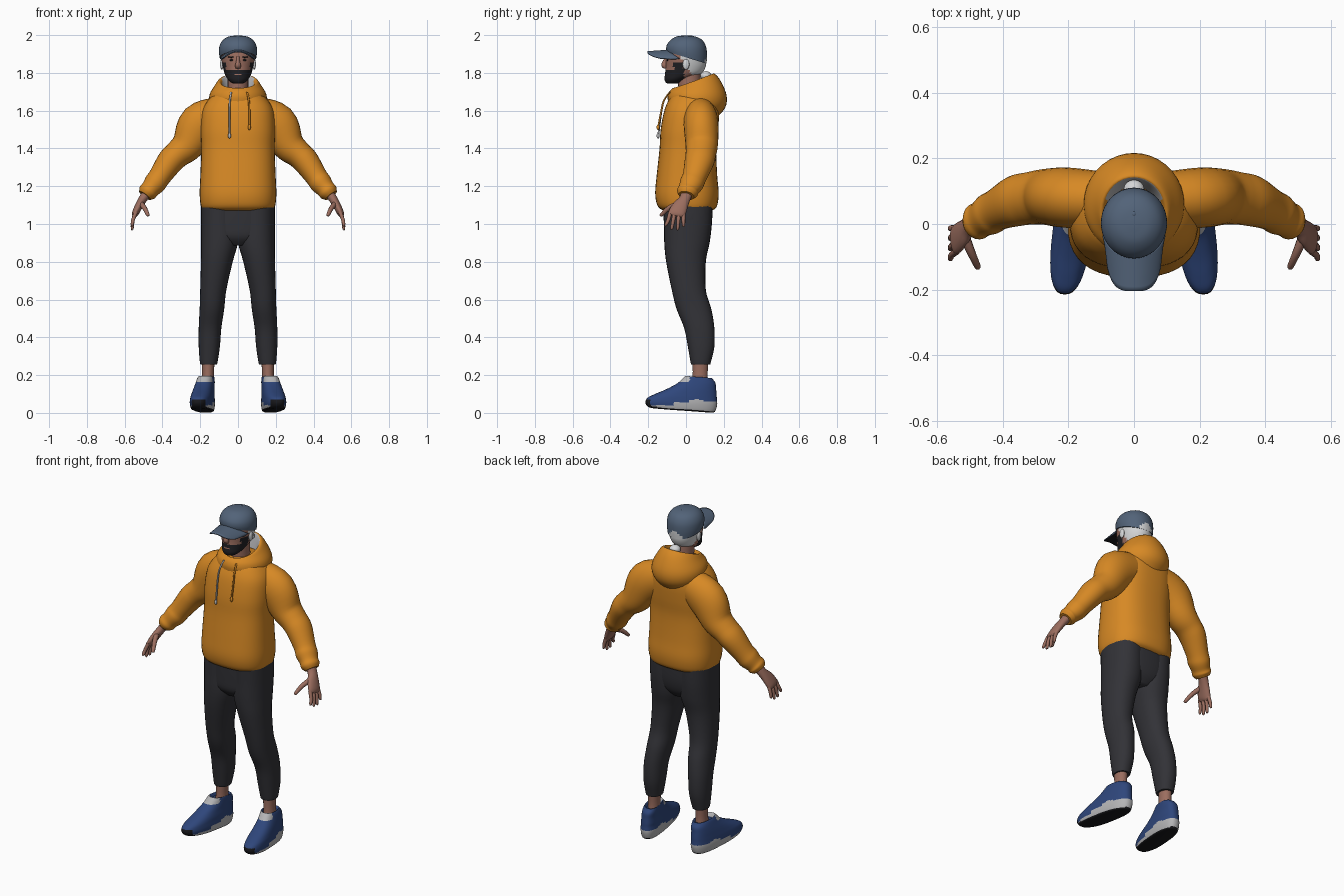
import bpy, bmesh, math
from mathutils import Vector


def material(name, rgb):
    m = bpy.data.materials.new(name)
    m.diffuse_color = (*rgb, 1)
    return m


ORANGE = material("orange_fabric", (0.68, 0.25, 0.018))
CHARCOAL = material("charcoal_fabric", (0.032, 0.032, 0.038))
SLATE = material("slate_blue", (0.085, 0.125, 0.19))
SKIN = material("skin", (0.33, 0.155, 0.115))
BLUE = material("shoe_blue", (0.028, 0.062, 0.2))
GREY = material("light_grey", (0.46, 0.46, 0.47))
WHITE = material("white_hair", (0.66, 0.67, 0.68))
DARK = material("dark_beard", (0.014, 0.014, 0.017))
BLACK = material("black_rubber", (0.009, 0.009, 0.011))


def finish(name, bm, mats, rule=None, mirror=False, angle=50):
    """Turn a bmesh into a smooth object; rule(centre, normal) picks the material."""
    bmesh.ops.recalc_face_normals(bm, faces=bm.faces)
    bm.normal_update()
    if rule:
        for f in bm.faces:
            f.material_index = rule(f.calc_center_median(), f.normal)
    me = bpy.data.meshes.new(name)
    bm.to_mesh(me)
    bm.free()
    for m in mats:
        me.materials.append(m)
    me.shade_smooth()
    me.set_sharp_from_angle(angle=math.radians(angle))
    ob = bpy.data.objects.new(name, me)
    bpy.context.collection.objects.link(ob)
    if mirror:
        ob.modifiers.new("mirror", "MIRROR")
    return ob


def smooth_rows(rows, steps):
    """Catmull-Rom interpolation between cross-sections."""
    out = []
    for i in range(len(rows) - 1):
        p0, p1, p2, p3 = (rows[max(i - 1, 0)], rows[i], rows[i + 1], rows[min(i + 2, len(rows) - 1)])
        for k in range(steps):
            t = k / steps
            out.append([0.5 * (2 * b + (c - a) * t + (2 * a - 5 * b + 4 * c - d) * t * t
                               + (3 * b - a - 3 * c + d) * t ** 3)
                        for a, b, c, d in zip(p0, p1, p2, p3)])
    return out + [list(rows[-1])]


def loft(name, rows, mats, n=28, power=2.0, steps=4, along=False, rule=None,
         mirror=False, shear=0.0, bm=None, done=True):
    """Skin sections (x, y, z, half width, half depth, tilt); along=True turns them to the path."""
    rows = smooth_rows([tuple(r) + (0,) * (6 - len(r)) for r in rows], steps)
    bm = bm or bmesh.new()
    rings = []
    for i, (x, y, z, a, b, tilt) in enumerate(rows):
        c = Vector((x, y, z))
        u, v = Vector((1, 0, 0)), Vector((0, 1, 0))
        if along:
            t = (Vector(rows[min(i + 1, len(rows) - 1)][:3]) - Vector(rows[max(i - 1, 0)][:3])).normalized()
            u = (v - t * t.y).normalized()
            v = t.cross(u)
        ring = []
        for k in range(n):
            g = 2 * math.pi * k / n
            co, si = math.cos(g), math.sin(g)
            p = c + u * a * math.copysign(abs(co) ** (2 / power), co) \
                + v * b * math.copysign(abs(si) ** (2 / power), si)
            p.z += tilt * si
            p.x += shear * (p.y + 0.02)
            ring.append(bm.verts.new(p))
        rings.append(ring)
    for r, s in zip(rings, rings[1:]):
        for k in range(n):
            bm.faces.new((r[k], r[(k + 1) % n], s[(k + 1) % n], s[k]))
    bm.faces.new(rings[0][::-1])
    bm.faces.new(rings[-1])
    return finish(name, bm, mats, rule, mirror) if done else bm


def ball(name, loc, size, mat, mirror=False):
    bm = bmesh.new()
    bmesh.ops.create_uvsphere(bm, u_segments=16, v_segments=10, radius=1)
    for v in bm.verts:
        v.co = Vector([c * s + l for c, s, l in zip(v.co, size, loc)])
    return finish(name, bm, [mat], mirror=mirror)


# Hoodie body with a loose hem
loft("hoodie_body", [(0, .01, 1.07, .175, .125), (0, .008, 1.085, .192, .15), (0, .006, 1.115, .2, .163),
                     (0, .005, 1.17, .203, .168), (0, .005, 1.26, .199, .16), (0, .01, 1.4, .194, .15),
                     (0, .018, 1.5, .197, .152), (0, .03, 1.6, .188, .145), (0, .035, 1.66, .155, .125),
                     (0, .035, 1.695, .115, .1), (0, .035, 1.715, .07, .07)], [ORANGE], n=40, power=2.5)

# Sleeves, gathered at the cuffs
loft("sleeves", [(.10, .075, 1.575, .085, .10), (.20, .08, 1.525, .092, .115), (.265, .083, 1.42, .086, .088),
                 (.32, .078, 1.37, .08, .073), (.36, .07, 1.33, .078, .07), (.415, .045, 1.25, .064, .059),
                 (.44, .03, 1.215, .064, .059), (.465, .015, 1.185, .055, .05), (.48, .007, 1.167, .056, .05),
                 (.493, .002, 1.15, .042, .037)], [ORANGE], along=True, mirror=True)

# Hood lying on the shoulders, with a pale lining
loft("hood", [(0, .03, 1.60, .135, .125, -.045), (0, .055, 1.645, .152, .152, -.03),
              (0, .063, 1.69, .149, .152, -.01), (0, .055, 1.735, .122, .13, .02),
              (0, .043, 1.757, .102, .108, .038), (0, .04, 1.74, .086, .094, .038),
              (0, .03, 1.675, .07, .075, .005)], [ORANGE, GREY], n=36,
     rule=lambda c, n: 1 if c.z > 1.7 and c.y > .04 and abs(c.x) < .083 and n.y < -.3 and n.z < .6 else 0)

# Drawstrings with toggles
for side, x, low, mat in (("left", .06, 1.52, ORANGE), ("right", -.045, 1.475, GREY)):
    loft(side + "_drawstring", [(x * .8, -.085, 1.70, .005, .005), (x * .95, -.116, 1.655, .005, .005),
                                (x, -.13, 1.6, .005, .005), (x, -.146, low, .005, .005)], [mat], n=8)
    ball(side + "_toggle", (x, -.148, low - .008), (.008, .008, .015), mat)

# Trousers
loft("trouser_legs", [(.155, .078, .255, .043, .05), (.155, .078, .27, .047, .054), (.152, .08, .35, .056, .07),
                      (.148, .07, .45, .06, .08), (.138, .042, .55, .065, .092), (.131, .015, .65, .069, .09),
                      (.112, 0, .8, .084, .105), (.098, .005, .9, .097, .12), (.097, .01, 1.0, .098, .127),
                      (.097, .01, 1.1, .098, .13)], [CHARCOAL], power=2.2, mirror=True)
loft("trouser_hips", [(0, .005, .885, .06, .08), (0, .005, .93, .16, .115), (0, .01, 1.0, .193, .127),
                      (0, .01, 1.1, .194, .13)], [CHARCOAL], n=36, power=2.4)

# Ankles
loft("ankles", [(.16, .075, .14, .035, .045), (.159, .075, .2, .031, .04), (.158, .077, .28, .035, .043)],
     [SKIN], n=18, mirror=True)


# Trainers: black tread and toe, grey midsole and tongue, blue upper
def shoe_rule(c, n):
    if n.z < -.45 or (c.y < -.185 and abs(c.x - .21) < .035 and c.z < .07):
        return 2
    edge = .04 if c.y < -.05 else .058 + .02 * math.exp(-((c.y - .05) / .03) ** 2)
    tongue = c.z > .165 and c.y < .02
    return 1 if c.z < edge or tongue else 0


loft("shoes", [(.188, -.025, .013, .045, .155, -.012), (.188, -.025, .02, .055, .178, -.014),
               (.188, -.025, .05, .06, .19, -.006), (.188, -.02, .08, .058, .183, 0),
               (.187, -.001, .1, .056, .163, 0), (.186, .028, .128, .052, .131, .002),
               (.183, .056, .158, .048, .1, 0), (.18, .066, .182, .044, .078, -.006),
               (.178, .068, .19, .039, .068, -.006), (.178, .07, .175, .03, .055, 0)],
     [BLUE, GREY, BLACK], n=44, power=2.5, steps=5, shear=-.12, rule=shoe_rule, mirror=True)

# Hands: palm, four fingers and a thumb
hand = loft("hands", [(.475, .01, 1.175, .032, .027), (.505, -.008, 1.13, .03, .023), (.525, -.03, 1.095, .041, .021),
                      (.543, -.048, 1.058, .045, .018), (.548, -.053, 1.042, .038, .011)],
            [SKIN], n=18, along=True, done=False)
for i, tip in enumerate((.99, .972, .97, .987)):
    y = -.083 + .023 * i
    y2 = -.106 + .031 * i
    loft("", [(.541, y, 1.062, .011, .011), (.556, (y + y2) / 2, 1.02, .01, .01),
              (.56, y2, tip + .006, .008, .008), (.559, y2, tip, .004, .004)],
         [], n=10, along=True, steps=3, bm=hand, done=False)
loft("", [(.518, -.035, 1.11, .016, .016), (.495, -.09, 1.085, .013, .013), (.478, -.128, 1.05, .01, .01),
          (.475, -.134, 1.042, .005, .005)], [], n=10, along=True, steps=3, bm=hand, done=False)
finish("hands", hand, [SKIN], mirror=True)


# Head: beard along the jaw, white hair at the back
def head_rule(c, n):
    if c.z > 1.775 and c.y > -.05 + .64 * (1.915 - c.z):
        return 1
    mouth = abs(c.x) < .018 and 1.79 < c.z < 1.797
    if c.y < -.012 and not mouth and (c.z < 1.812 or (c.z < 1.85 and c.y > -.065)):
        return 2
    return 0


loft("neck", [(0, .03, 1.64, .062, .065), (0, .02, 1.71, .055, .06), (0, .015, 1.82, .055, .06)], [SKIN], n=24)
loft("head", [(0, -.072, 1.743, .022, .025), (0, -.066, 1.75, .038, .042), (0, -.05, 1.768, .056, .064),
              (0, -.016, 1.795, .07, .095), (0, -.002, 1.83, .08, .105), (0, .001, 1.87, .088, .107),
              (0, .002, 1.91, .09, .103), (0, .002, 1.95, .08, .09), (0, 0, 1.98, .04, .045)],
     [SKIN, WHITE, DARK], n=44, steps=5, rule=head_rule)
loft("nose", [(0, -.101, 1.885, .007, .008), (0, -.111, 1.86, .012, .01), (0, -.115, 1.84, .015, .016),
              (0, -.107, 1.826, .008, .013)], [SKIN], n=14, along=True)
ball("eyes", (.034, -.098, 1.868), (.012, .004, .005), DARK, mirror=True)
ball("eyebrows", (.036, -.098, 1.884), (.019, .005, .004), DARK, mirror=True)
ball("ears", (.086, .0, 1.845), (.009, .018, .028), WHITE, mirror=True)
ball("hair_bun", (0, .105, 1.785), (.032, .03, .024), WHITE)

# Cap crown with a hair-filled opening at the back, button and curved peak
loft("cap_crown", [(0, .003, 1.881, .097, .106, -.032), (0, .003, 1.912, .101, .108, -.018),
                   (0, .003, 1.945, .097, .103, -.006), (0, .002, 1.974, .08, .084), (0, 0, 1.992, .05, .052),
                   (0, 0, 1.998, .012, .012)], [SLATE, WHITE], n=40,
     rule=lambda c, n: 1 if c.y > .05 and (c.x / .042) ** 2 + ((c.z - 1.85) / .04) ** 2 < 1 else 0)
ball("cap_button", (0, .03, 1.992), (.009, .009, .006), SLATE)

bm = bmesh.new()
U, V = 24, 8
grid = []
for i in range(U + 1):
    u = 2 * i / U - 1
    y0 = -.09 * math.sqrt(1 - .85 * u * u)
    y1 = -.06 - .145 * math.sqrt(max(0, 1 - abs(u) ** 3.5))
    grid.append([bm.verts.new((u * .097 * (1 - .08 * j / V), y0 + (min(y1, y0 - .01) - y0) * j / V,
                               1.923 - .045 * u * u - .008 * j / V)) for j in range(V + 1)])
for i in range(U):
    for j in range(V):
        bm.faces.new((grid[i][j], grid[i][j + 1], grid[i + 1][j + 1], grid[i + 1][j]))
peak = finish("cap_peak", bm, [SLATE, BLACK])
if peak.data.polygons[0].normal.z < 0:
    peak.data.flip_normals()
thick = peak.modifiers.new("thickness", "SOLIDIFY")
thick.thickness = .006
thick.offset = -1
thick.material_offset = 1
